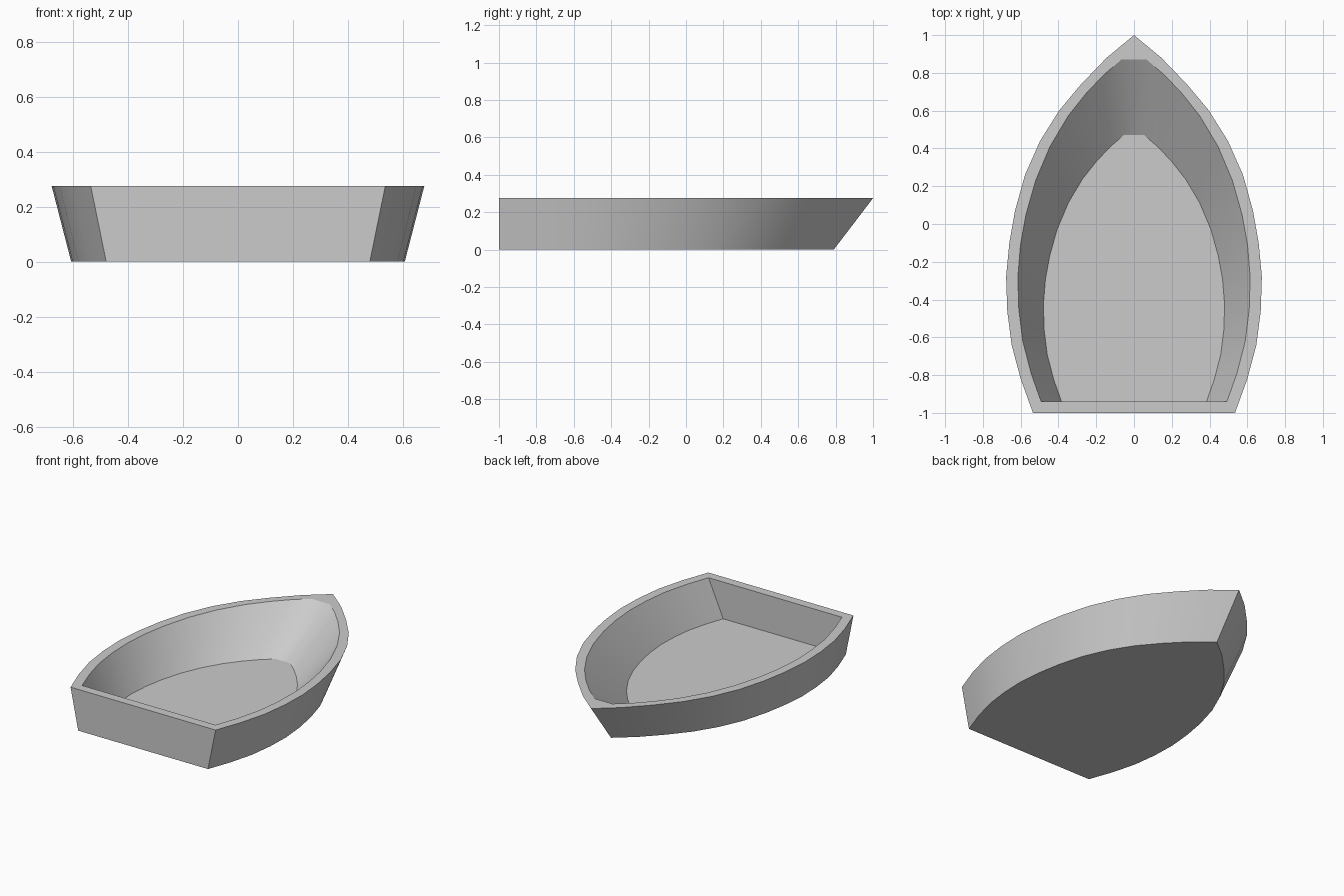
import bpy, bmesh, math

cube = bpy.data.objects.get("Cube")
if cube:
    bpy.data.objects.remove(cube, do_unlink=True)

HEIGHT = 0.275
FLOOR = 0.03

grey = bpy.data.materials.new("light_grey")
grey.use_nodes = True
colour = (0.6, 0.6, 0.6, 1)
grey.diffuse_color = colour
grey.node_tree.nodes["Principled BSDF"].inputs["Base Color"].default_value = colour

# Half outlines at the rim, running from the stern corner to the bow
outer = [(0.535, -1), (0.6, -0.82), (0.648, -0.64), (0.671, -0.46), (0.677, -0.28),
         (0.66, -0.1), (0.63, 0.07), (0.577, 0.26), (0.497, 0.44), (0.397, 0.6),
         (0.28, 0.74), (0.145, 0.88), (0, 1)]
inner = [(0.492, -0.94), (0.545, -0.79), (0.589, -0.62), (0.61, -0.45), (0.615, -0.28),
         (0.601, -0.11), (0.572, 0.05), (0.521, 0.23), (0.445, 0.41), (0.35, 0.57),
         (0.255, 0.69), (0.16, 0.79), (0.067, 0.87)]


def ring(bm, half, scale, z):
    """Mirrored closed outline, scaled toward the middle of the stern."""
    stern = half[0][1]
    right = [(x * scale, stern + (y - stern) * scale) for x, y in half]
    left = [(-x, y) for x, y in reversed(right)]
    return [bm.verts.new((x, y, z)) for x, y in right + left]


def bridge(bm, a, b):
    for i in range(len(a)):
        j = (i + 1) % len(a)
        bm.faces.new((a[i], a[j], b[j], b[i]))


# Hull: outer wall, flat rim, sloping inner wall and floor
bm = bmesh.new()
rings = [ring(bm, outer, 0.895, 0), ring(bm, outer, 1, HEIGHT),
         ring(bm, inner, 1, HEIGHT), ring(bm, inner, 0.78, FLOOR)]
for lower, upper in zip(rings, rings[1:]):
    bridge(bm, lower, upper)
bm.faces.new(list(reversed(rings[0])))
bm.faces.new(rings[-1])
bmesh.ops.remove_doubles(bm, verts=bm.verts, dist=0.0005)
bmesh.ops.recalc_face_normals(bm, faces=bm.faces)

mesh = bpy.data.meshes.new("boat_hull")
bm.to_mesh(mesh)
bm.free()
mesh.materials.append(grey)
hull = bpy.data.objects.new("boat_hull", mesh)
bpy.context.scene.collection.objects.link(hull)

bpy.ops.object.select_all(action="DESELECT")
hull.select_set(True)
bpy.context.view_layer.objects.active = hull
bpy.ops.object.shade_smooth_by_angle(angle=math.radians(30))
